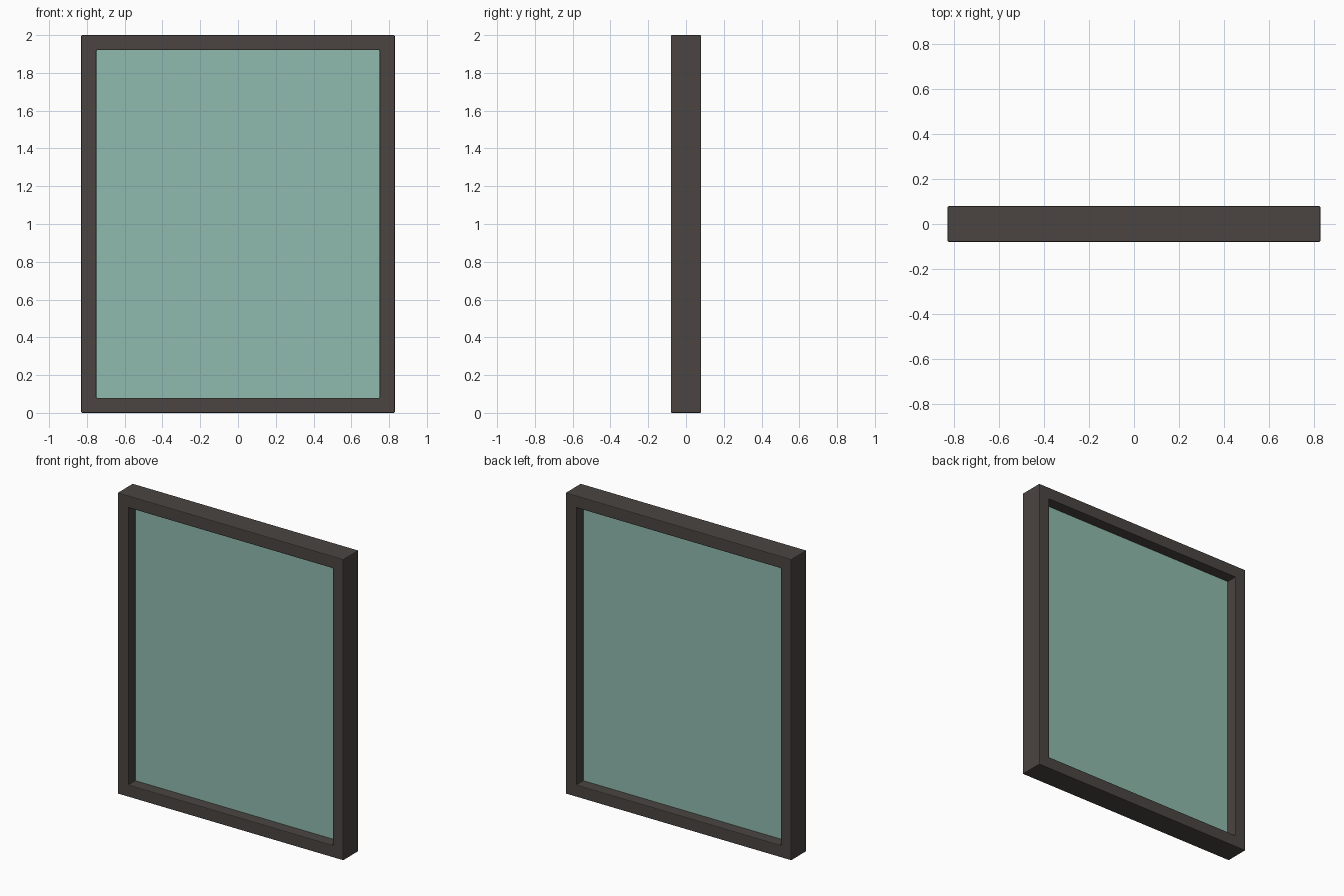
import bpy, bmesh

if "Cube" in bpy.data.objects:
    bpy.data.objects.remove(bpy.data.objects["Cube"])

W, H, D = 0.83, 2.0, 0.08      # half width, height, half depth
BAR = 0.08                     # face width of the frame members
GLASS = 0.006                  # half thickness of the pane


def material(name, color):
    m = bpy.data.materials.new(name)
    m.diffuse_color = color
    m.use_nodes = True
    m.node_tree.nodes["Principled BSDF"].inputs["Base Color"].default_value = m.diffuse_color
    return m


def add_object(name, bm, mat):
    bmesh.ops.recalc_face_normals(bm, faces=bm.faces)
    me = bpy.data.meshes.new(name)
    bm.to_mesh(me)
    bm.free()
    me.materials.append(mat)
    ob = bpy.data.objects.new(name, me)
    bpy.context.collection.objects.link(ob)
    return ob


def rectangle(bm, inset, y):
    w = W - inset
    return [bm.verts.new(p) for p in ((-w, y, inset), (w, y, inset),
                                      (w, y, H - inset), (-w, y, H - inset))]


frame_mat = material("dark_frame", (0.069, 0.059, 0.053, 1))
glass_mat = material("tinted_glass", (0.28, 0.497, 0.424, 0.7))

# Mitred frame: four rectangular loops bridged into a closed ring
bm = bmesh.new()
loops = [rectangle(bm, i, y) for i, y in ((0, -D), (0, D), (BAR, D), (BAR, -D))]
for k in range(4):
    a, b = loops[k], loops[(k + 1) % 4]
    for i in range(4):
        j = (i + 1) % 4
        bm.faces.new((a[i], a[j], b[j], b[i]))
frame = add_object("window_frame", bm, frame_mat)

# Slightly eased edges on the frame
bevel = frame.modifiers.new("eased_edges", 'BEVEL')
bevel.width = 0.005
bevel.segments = 2
bevel.limit_method = 'ANGLE'

# Thin pane at the middle of the frame depth
bm = bmesh.new()
front, back = rectangle(bm, BAR, -GLASS), rectangle(bm, BAR, GLASS)
bm.faces.new(front)
bm.faces.new(back[::-1])
for i in range(4):
    j = (i + 1) % 4
    bm.faces.new((front[i], front[j], back[j], back[i]))
add_object("glass_pane", bm, glass_mat)
